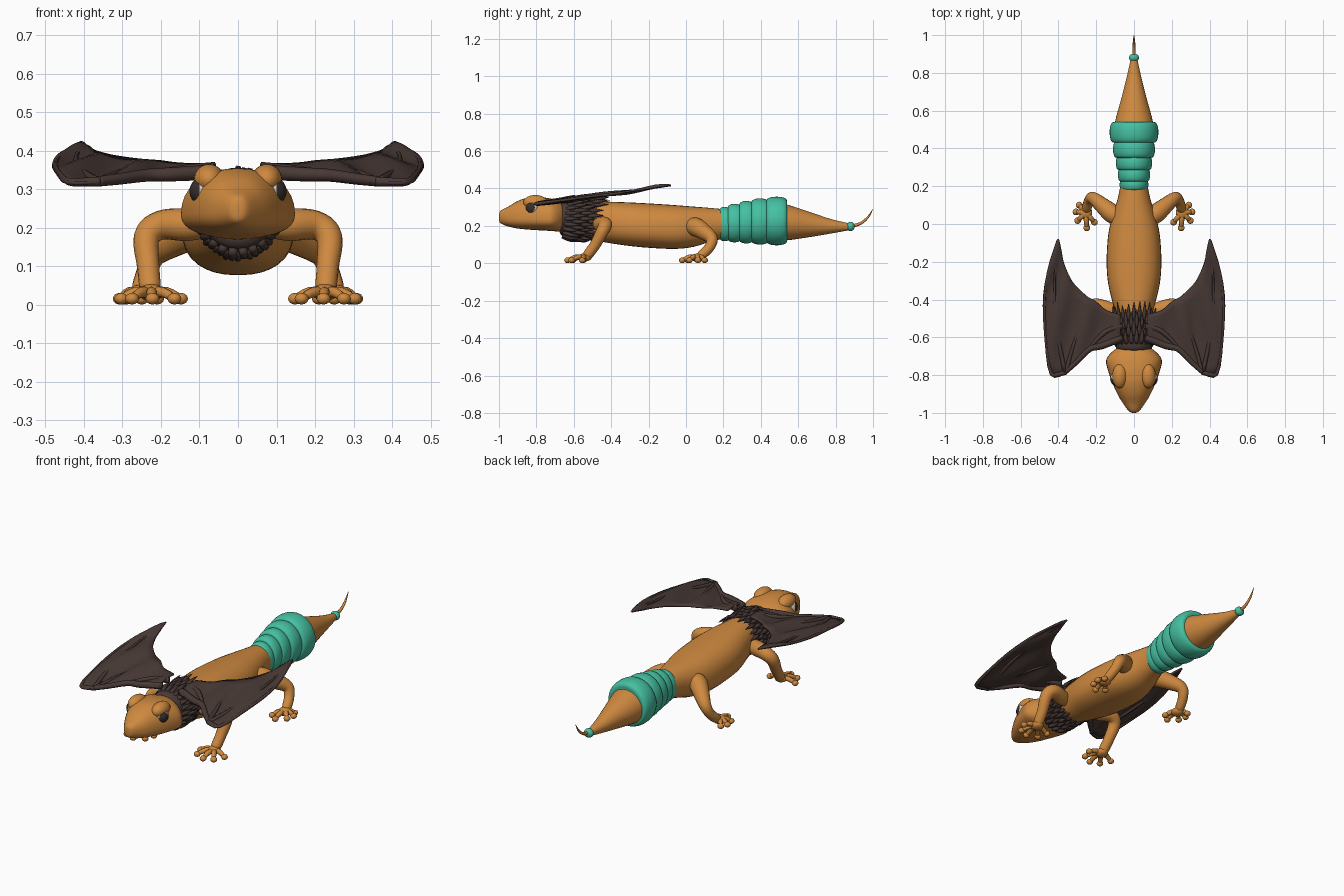
import bpy, bmesh, math, random
from mathutils import Vector as V

if "Cube" in bpy.data.objects:
    bpy.data.objects.remove(bpy.data.objects["Cube"])

random.seed(4)


def material(name, rgb):
    m = bpy.data.materials.new(name)
    m.diffuse_color = (*rgb, 1)
    m.use_nodes = True
    m.node_tree.nodes["Principled BSDF"].inputs["Base Color"].default_value = m.diffuse_color
    return m


ORANGE = material("orange skin", (0.62, 0.25, 0.05))
TEAL = material("teal rings", (0.06, 0.53, 0.36))
BROWN = material("dark brown wing", (0.066, 0.042, 0.036))
WHITE = material("eye white", (0.6, 0.6, 0.57))
BLACK = material("pupil", (0.035, 0.027, 0.025))


def build(name, parts, mat, mirror=False):
    """Join (verts, faces) parts into one smooth object."""
    verts, faces = [], []
    for v, f in parts:
        n = len(verts)
        verts += v
        faces += [[i + n for i in q] for q in f]
    me = bpy.data.meshes.new(name)
    me.from_pydata([tuple(v) for v in verts], [], faces)
    bm = bmesh.new()
    bm.from_mesh(me)
    bmesh.ops.recalc_face_normals(bm, faces=bm.faces)
    bm.to_mesh(me)
    bm.free()
    me.shade_smooth()
    me.materials.append(mat)
    ob = bpy.data.objects.new(name, me)
    bpy.context.collection.objects.link(ob)
    if mirror:
        mod = ob.modifiers.new("mirror", 'MIRROR')
        mod.use_mirror_merge = False
    return ob


def skin(rings, caps=True):
    n = len(rings[0])
    verts = [v for r in rings for v in r]
    faces = [[i * n + j, i * n + (j + 1) % n, (i + 1) * n + (j + 1) % n, (i + 1) * n + j]
             for i in range(len(rings) - 1) for j in range(n)]
    if caps:
        faces += [list(range(n)), [len(verts) - n + j for j in range(n)]]
    return verts, faces


def smooth(pts, steps=4):
    """Catmull-Rom through tuples of any length."""
    p = [pts[0]] + list(pts) + [pts[-1]]
    out = []
    for a, b, c, d in zip(p, p[1:], p[2:], p[3:]):
        for s in range(steps):
            t = s / steps
            out.append(tuple(0.5 * (2 * y + (z - x) * t + (2 * x - 5 * y + 4 * z - w) * t * t
                                    + (3 * y - x - 3 * z + w) * t ** 3) for x, y, z, w in zip(a, b, c, d)))
    return out + [tuple(pts[-1])]


def loft(sections, n=32, steps=4):
    """Sections: y, half width, bottom, top, exponent, height share of the widest point."""
    rings = []
    for y, w, zb, zt, e, k in (smooth(sections, steps) if steps else sections):
        zm, ring = zb + (zt - zb) * k, []
        for j in range(n):
            a = 2 * math.pi * j / n
            c, s = (math.copysign(abs(f(a)) ** (2 / e), f(a)) for f in (math.cos, math.sin))
            ring.append(V((w * c, y, zm + s * (zt - zm if s > 0 else zm - zb))))
        rings.append(ring)
    return skin(rings)


def tube(pts, n=12, steps=5):
    """Round tube through (x, y, z, radius)."""
    p = smooth(pts, steps)
    c = [V(q[:3]) for q in p]
    tan = [(c[min(i + 1, len(c) - 1)] - c[max(i - 1, 0)]).normalized() for i in range(len(c))]
    u, rings = tan[0].orthogonal().normalized(), []
    for i, t in enumerate(tan):
        if i:
            u = tan[i - 1].rotation_difference(t) @ u
        w = t.cross(u)
        rings.append([c[i] + max(p[i][3], 0.0005) * (u * math.cos(2 * math.pi * j / n) + w * math.sin(2 * math.pi * j / n))
                      for j in range(n)])
    return skin(rings)


def ball(c, r, axis=(0, 0, 1), n=20, m=14):
    q = V((0, 0, 1)).rotation_difference(V(axis))
    rings = []
    for i in range(m + 1):
        a = math.pi * min(max(i / m, 0.005), 0.995)
        ring = [q @ V((math.sin(a) * math.cos(2 * math.pi * j / n), math.sin(a) * math.sin(2 * math.pi * j / n), math.cos(a)))
                for j in range(n)]
        rings.append([V(c) + V((v.x * r[0], v.y * r[1], v.z * r[2])) for v in ring])
    return skin(rings)


# Head with brow ridges
head = loft([(-1.0, 0.004, 0.24, 0.25, 2, .5), (-0.993, 0.025, 0.215, 0.28, 2.2, .5), (-0.95, 0.058, 0.197, 0.303, 2.3, .4),
             (-0.9, 0.088, 0.186, 0.333, 2.3, .35), (-0.84, 0.115, 0.18, 0.352, 2.3, .33), (-0.78, 0.136, 0.176, 0.354, 2.3, .33),
             (-0.725, 0.148, 0.173, 0.346, 2.3, .35), (-0.685, 0.125, 0.17, 0.335, 2.2, .42), (-0.65, 0.08, 0.17, 0.32, 2, .5)])
build("head", [head], ORANGE)
build("brow_ridges", [ball((0.075, -0.805, 0.325), (0.04, 0.065, 0.04))], ORANGE, True)

# Eyes, pupil faces chosen by direction
look, centre = V((0.88, -0.45, 0.08)).normalized(), V((0.088, -0.82, 0.295))
eyes = build("eyes", [ball(centre, (0.038,) * 3, look, 24, 20)], WHITE, True)
eyes.data.materials.append(BLACK)
for p in eyes.data.polygons:
    if (p.center - centre).normalized().dot(look) > 0.76:
        p.material_index = 1

# Body
build("body", [loft([(-0.7, 0.07, 0.18, 0.31, 2, .5), (-0.65, 0.085, 0.165, 0.323, 2, .5), (-0.55, 0.086, 0.14, 0.33, 2.1, .5),
                     (-0.45, 0.105, 0.115, 0.33, 2.2, .5), (-0.32, 0.136, 0.095, 0.326, 2.3, .45),
                     (-0.2, 0.145, 0.083, 0.32, 2.3, .45), (-0.06, 0.137, 0.077, 0.311, 2.3, .45),
                     (0.04, 0.115, 0.088, 0.303, 2.2, .48), (0.14, 0.085, 0.118, 0.295, 2.1, .5),
                     (0.24, 0.065, 0.14, 0.285, 2, .5)])], ORANGE)

# Tail rings, growing backwards
for i, (y0, y1, w, zb, zt) in enumerate([(0.18, 0.235, 0.076, 0.118, 0.302), (0.225, 0.295, 0.085, 0.112, 0.318),
                                         (0.285, 0.36, 0.096, 0.106, 0.333), (0.35, 0.44, 0.111, 0.1, 0.347),
                                         (0.43, 0.54, 0.129, 0.096, 0.356)]):
    secs, zc, h = [], (zb + zt) / 2, (zt - zb) / 2
    for s in range(13):
        a = math.pi * (s / 12 - 0.5)
        k = 0.8 + 0.2 * max(math.cos(a), 0) ** 0.7
        secs.append(((y0 + y1) / 2 + (y1 - y0) / 2 * math.sin(a), w * k, zc - h * k, zc + h * k, 2, .5))
    ring = build(f"tail_ring_{i + 1}", [loft(secs, 40, 0)], TEAL)
    for p in ring.data.polygons:
        if len(p.vertices) > 4:
            p.use_smooth = False

# Tail cone, bead and curled tip
build("tail", [loft([(0.5, 0.106, 0.12, 0.325, 2, .5), (0.56, 0.096, 0.125, 0.308, 2, .5), (0.68, 0.063, 0.143, 0.268, 2, .5),
                     (0.78, 0.038, 0.16, 0.235, 2, .5), (0.88, 0.016, 0.178, 0.212, 2, .5)])], ORANGE)
build("tail_bead", [ball((0, 0.88, 0.197), (0.027, 0.022, 0.025))], TEAL)
build("tail_tip", [tube([(0, 0.88, 0.197, 0.01), (0, 0.93, 0.212, 0.008), (0, 0.97, 0.243, 0.006), (0, 1.0, 0.29, 0.001)], 10)], ORANGE)


# Legs with splayed toes
def leg(name, path, palm, toes):
    parts = [tube(path, 16), ball(palm, (0.034, 0.036, 0.022))]
    for x, y in toes:
        mx, my = (palm[0] + x) / 2, (palm[1] + y) / 2
        parts.append(tube([(palm[0], palm[1], 0.03, 0.013), (mx, my, 0.033, 0.014), (x, y, 0.016, 0.01)], 8, 3))
        parts.append(ball((x, y, 0.016), (0.018, 0.018, 0.015), n=12, m=8))
    build(name, parts, ORANGE, True)


leg("front_legs", [(0.06, -0.47, 0.21, 0.03), (0.13, -0.455, 0.208, 0.042), (0.2, -0.432, 0.207, 0.038), (0.237, -0.445, 0.175, 0.034),
                   (0.233, -0.485, 0.1, 0.029), (0.228, -0.525, 0.045, 0.027), (0.225, -0.54, 0.03, 0.015)],
    (0.226, -0.54, 0.032), [(0.148, -0.55), (0.165, -0.605), (0.222, -0.633), (0.275, -0.612), (0.303, -0.555)])
leg("hind_legs", [(0.06, 0.02, 0.2, 0.035), (0.11, 0.05, 0.195, 0.05), (0.17, 0.1, 0.165, 0.042), (0.218, 0.138, 0.13, 0.032),
                  (0.237, 0.125, 0.085, 0.027), (0.25, 0.085, 0.045, 0.025), (0.255, 0.06, 0.03, 0.015)],
    (0.255, 0.06, 0.03), [(0.29, 0.1), (0.307, 0.064), (0.298, 0.018), (0.25, -0.02), (0.21, 0.01)])


# Wings: membrane between leading and scalloped trailing edge, plus bones
def wing_z(y):
    return 0.318 + 0.135 * (y + 0.8)


lead = smooth([(.07, -.63), (.17, -.655), (.235, -.672), (.31, -.745), (.365, -.797), (.445, -.80), (.472, -.62),
               (.482, -.43), (.462, -.26), (.405, -.085)], 3)
trail = smooth([(.07, -.48), (.15, -.455), (.2, -.41), (.245, -.385), (.285, -.35), (.325, -.305), (.352, -.255),
                (.372, -.205), (.383, -.15), (.4, -.08)], 3)
verts, faces, K = [], [], 8
for i, (a, b) in enumerate(zip(lead, trail)):
    for k in range(K + 1):
        t = k / K
        x, y = a[0] + (b[0] - a[0]) * t, a[1] + (b[1] - a[1]) * t
        verts.append(V((x, y, wing_z(y) + 0.012 * math.sin(math.pi * t) * math.cos(i * 0.75))))
    if i:
        o = (i - 1) * (K + 1)
        faces += [[o + k, o + k + 1, o + K + 2 + k, o + K + 1 + k] for k in range(K)]
wing = build("wing_membranes", [(verts, faces)], BROWN, True)
sol = wing.modifiers.new("thickness", 'SOLIDIFY')
sol.thickness, sol.offset = 0.01, 0


def bone(pts, r0, r1):
    n = len(pts) - 1
    return tube([(x, y, wing_z(y), r0 + (r1 - r0) * i / n) for i, (x, y) in enumerate(pts)], 8, 4)


build("wing_bones", [bone([(.06, -.6), (.17, -.645), (.235, -.662), (.31, -.735), (.365, -.785)], .02, .013),
                     bone([(.36, -.785), (.40, -.795), (.44, -.785), (.465, -.62), (.474, -.43), (.455, -.26), (.402, -.09)], .013, .003),
                     bone([(.365, -.785), (.41, -.55), (.42, -.3), (.4, -.09)], .012, .003),
                     bone([(.36, -.785), (.32, -.64), (.26, -.5), (.2, -.415)], .012, .003),
                     bone([(.06, -.54), (.15, -.57), (.25, -.67)], .018, .008)], BROWN, True)

# Shaggy neck collar: shell and rows of tufts pointing backwards
parts = [loft([(-0.675, 0.075, 0.165, 0.315, 2, .5), (-0.655, 0.096, 0.145, 0.338, 2.1, .5),
               (-0.57, 0.097, 0.132, 0.341, 2.1, .5), (-0.5, 0.096, 0.14, 0.338, 2.1, .5)])]
for row in range(4):
    for j in range(22):
        a = 2 * math.pi * (j + 0.5 * (row % 2)) / 22
        out = V((math.cos(a), 0, math.sin(a)))
        y = -0.645 + 0.04 * row + 0.015 * out.z
        base = V((0.088 * out.x, y, 0.238 + 0.095 * out.z))
        size = random.uniform(0.075, 0.105)
        tip = base + V((0, size, 0)) + out * random.uniform(0.012, 0.03)
        mid = base.lerp(tip, 0.4) + out * 0.008
        parts.append(tube([(*base, 0.012), (*mid, 0.011), (*tip, 0.0005)], 6, 2))
build("neck_collar", parts, BROWN)
